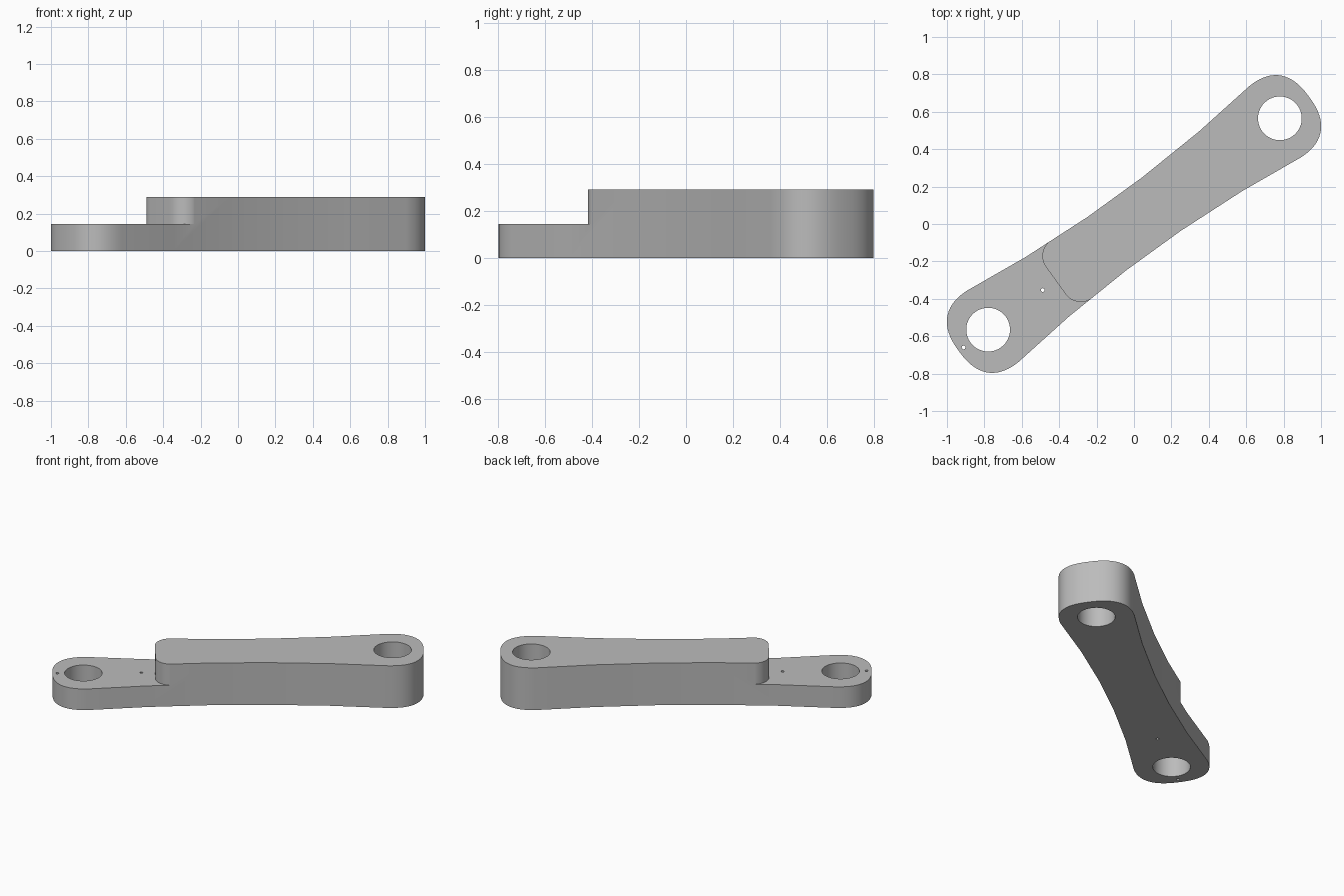
import bpy, bmesh, math

cube = bpy.data.objects.get("Cube")
if cube:
    bpy.data.objects.remove(cube)

ANGLE = math.atan2(0.565, 0.78)
HEIGHT, STEP = 0.29, 0.145
PIVOT = 0.963

metal = bpy.data.materials.new("grey metal")
metal.use_nodes = True
metal.diffuse_color = (0.5, 0.5, 0.5, 1)
metal.node_tree.nodes["Principled BSDF"].inputs["Base Color"].default_value = (0.5, 0.5, 0.5, 1)


def extrude(name, outline, z0, z1):
    """Solid prism from an outline given along and across the arm."""
    bm = bmesh.new()
    face = bm.faces.new([bm.verts.new((u, v, z0)) for u, v in outline])
    top = bmesh.ops.extrude_face_region(bm, geom=[face])["geom"]
    bmesh.ops.translate(bm, vec=(0, 0, z1 - z0),
                        verts=[g for g in top if isinstance(g, bmesh.types.BMVert)])
    bmesh.ops.recalc_face_normals(bm, faces=bm.faces)
    mesh = bpy.data.meshes.new(name)
    bm.to_mesh(mesh)
    bm.free()
    mesh.materials.append(metal)
    obj = bpy.data.objects.new(name, mesh)
    bpy.context.collection.objects.link(obj)
    obj.rotation_euler.z = ANGLE
    return obj


def arc(cu, cv, r, start, end, n):
    steps = [math.radians(start + (end - start) * i / n) for i in range(n + 1)]
    return [(cu + r * math.cos(a), cv + r * math.sin(a)) for a in steps]


def cut(target, cutter):
    cutter.hide_render = True
    bpy.context.view_layer.update()
    mod = target.modifiers.new("cut", 'BOOLEAN')
    mod.operation, mod.solver, mod.object = 'DIFFERENCE', 'EXACT', cutter
    bpy.context.view_layer.objects.active = target
    bpy.ops.object.modifier_apply(modifier=mod.name)
    bpy.data.objects.remove(cutter)


# Quarter outline: waisted side, then a squarish rounded end
quarter = [(u, 0.174 + 0.07 * u * u) for u in (0.18, 0.57)]
for i in range(17):
    t = math.pi / 2 * (1 - i / 16)
    quarter.append((0.94 + 0.217 * max(math.cos(t), 0) ** 0.8,
                    0.236 * max(math.sin(t), 0) ** 0.8))
half = quarter + [(u, -v) for u, v in quarter[-2::-1]]
outline = half + [(-u, -v) for u, v in half]
arm = extrude("link_arm", outline, 0, HEIGHT)

# Lowered end with a round-cornered shoulder
shoulder = ([(-1.5, 0.5), (-0.40, 0.5), (-0.40, 0.195)]
            + arc(-0.416, 0.09, 0.1, 90, 180, 10)
            + arc(-0.416, -0.09, 0.1, 180, 270, 10)
            + [(-0.40, -0.195), (-0.40, -0.5), (-1.5, -0.5)])
cut(arm, extrude("shoulder_cutter", shoulder, STEP, 1))

# Two pivot bores and two pin holes
for u, r, n in ((PIVOT, 0.117, 48), (-PIVOT, 0.117, 48),
                (-0.602, 0.01, 16), (-1.125, 0.01, 16)):
    cut(arm, extrude("hole_cutter", arc(u, 0, r, 0, 360, n)[:-1], -0.5, 1))

bpy.ops.object.select_all(action='DESELECT')
arm.select_set(True)
bpy.context.view_layer.objects.active = arm
bpy.ops.object.shade_smooth_by_angle(angle=math.radians(30))
